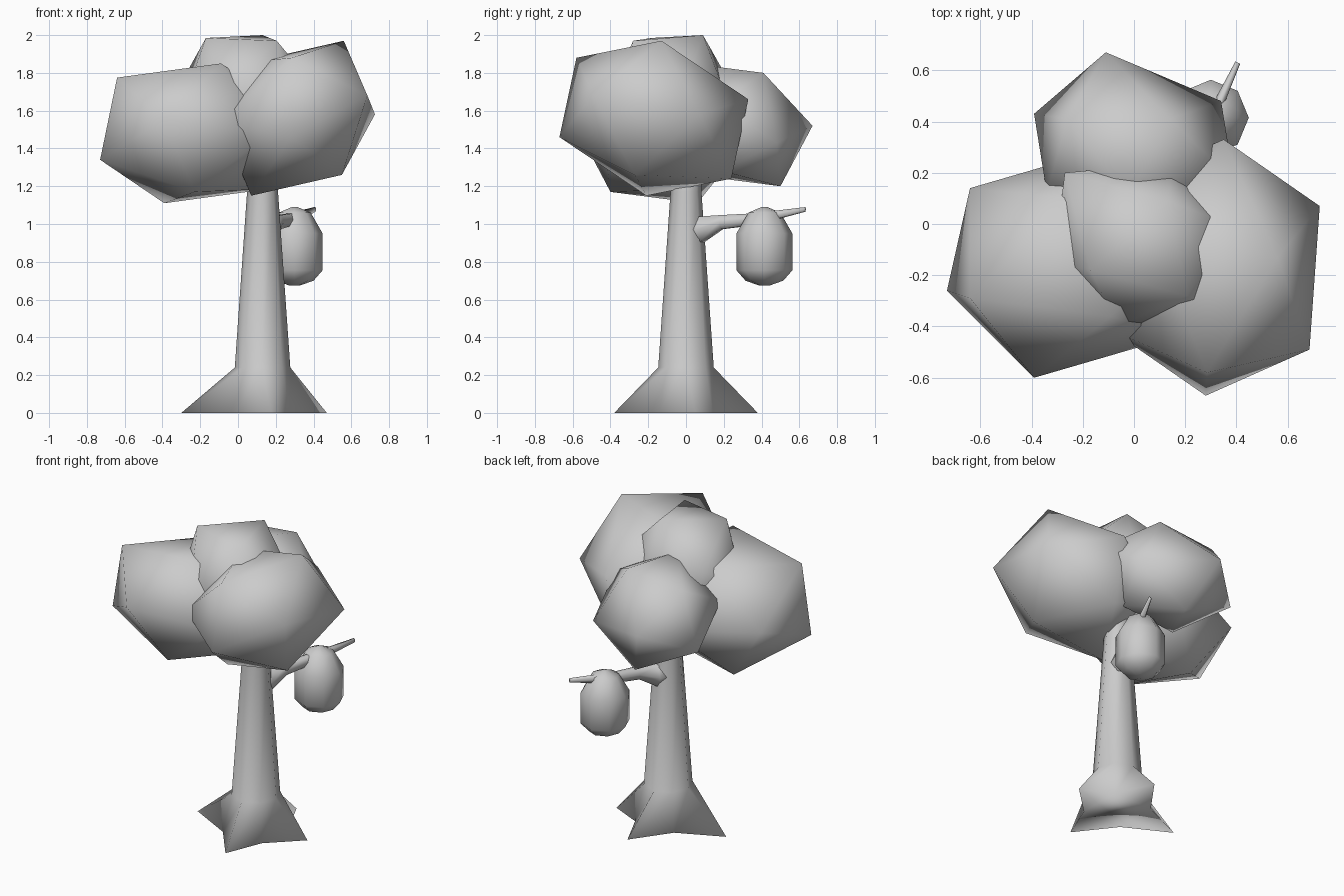
import bpy
import bmesh
import math
from mathutils import Vector

default = bpy.data.objects.get("Cube")
if default:
    bpy.data.objects.remove(default, do_unlink=True)

GREY = (0.6, 0.6, 0.6, 1)
grey = bpy.data.materials.new("plain_grey")
grey.use_nodes = True
grey.diffuse_color = GREY
grey.node_tree.nodes["Principled BSDF"].inputs["Base Color"].default_value = GREY


def finish(name, bm):
    """Turn a bmesh into a smooth grey object."""
    bmesh.ops.recalc_face_normals(bm, faces=bm.faces)
    for face in bm.faces:
        face.smooth = True
    mesh = bpy.data.meshes.new(name)
    bm.to_mesh(mesh)
    bm.free()
    mesh.materials.append(grey)
    obj = bpy.data.objects.new(name, mesh)
    bpy.context.collection.objects.link(obj)


def leaf_clump(name, centre, axes):
    """Stretched twenty-sided ball: six half axes, mirrored through the centre."""
    bm = bmesh.new()
    for axis in axes:
        for side in (1, -1):
            bm.verts.new(Vector(centre) + side * Vector(axis))
    bmesh.ops.convex_hull(bm, input=bm.verts)
    finish(name, bm)


def loft(name, rings):
    """Skin a list of equal-length point rings and cap both ends."""
    bm = bmesh.new()
    loops = [[bm.verts.new(p) for p in ring] for ring in rings]
    n = len(loops[0])
    for low, high in zip(loops, loops[1:]):
        for i in range(n):
            j = (i + 1) % n
            bm.faces.new((low[i], low[j], high[j], high[i]))
    bm.faces.new(loops[0])
    bm.faces.new(loops[-1])
    finish(name, bm)


def ring(centre, radius, sides=8, u=Vector((1, 0, 0)), v=Vector((0, 1, 0))):
    turns = [math.tau * i / sides for i in range(sides)]
    return [Vector(centre) + radius * (u * math.cos(t) + v * math.sin(t)) for t in turns]


# Leaf clumps
leaf_clump("left_leaf_clump", (0.315, -0.17, 1.56), [
    (0.245, 0.04, 0.41), (0.41, 0.24, 0.02), (0.035, 0.5, 0.1),
    (0.37, -0.32, 0.12), (-0.03, -0.41, 0.32), (-0.235, 0.1, 0.3)])
leaf_clump("right_leaf_clump", (-0.24, -0.15, 1.48), [
    (-0.49, -0.11, -0.14), (-0.15, 0.21, -0.37), (0.01, -0.25, -0.31),
    (-0.15, -0.45, 0.07), (-0.4, 0.29, 0), (-0.4, -0.14, 0.295)])
leaf_clump("back_leaf_clump", (0, 0.3, 1.52), [
    (-0.11, 0.37, 0), (0.34, 0.18, -0.09), (-0.39, 0.13, -0.12),
    (0.02, 0.2, -0.32), (-0.26, 0.11, 0.24), (0.14, 0.11, 0.28)])
leaf_clump("top_leaf_clump", (0.045, -0.08, 1.655), [
    (0.085, 0.17, 0.345), (-0.215, -0.1, 0.33), (0.16, -0.2, 0.315),
    (-0.315, 0.28, 0.15), (0.36, 0.07, 0.075), (-0.11, -0.32, 0.05)])

# Trunk with four pointed roots
TRUNK_X = 0.13
base = ring((TRUNK_X, 0, 0), 0.2)
for i, (x, y) in enumerate([(0.47, 0.05), (0.16, 0.38), (-0.3, 0.01), (0.175, -0.38)]):
    base[2 * i] = Vector((x, y, 0))
loft("trunk", [base] + [ring((TRUNK_X, 0, z), r)
                        for z, r in [(0.24, 0.147), (1.17, 0.082), (1.45, 0.075)]])

# Side branch, thick at the trunk and thin at the tip
across = Vector((0.89, -0.45, 0))
path = [((0.13, 0.03, 0.97), 0.09), ((0.165, 0.08, 0.97), 0.08), ((0.215, 0.19, 1.01), 0.043),
        ((0.28, 0.36, 1.025), 0.036), ((0.405, 0.63, 1.077), 0.014)]
loft("side_branch", [ring(c, r, 6, across * 0.75, Vector((0, 0, 1))) for c, r in path])

# Hanging pod under the branch
pod = [(0.675, 0.03), (0.7, 0.1), (0.755, 0.148), (0.95, 0.148), (1.06, 0.085), (1.09, 0.015)]
loft("hanging_pod", [ring((0.3, 0.415, z), r) for z, r in pod])
